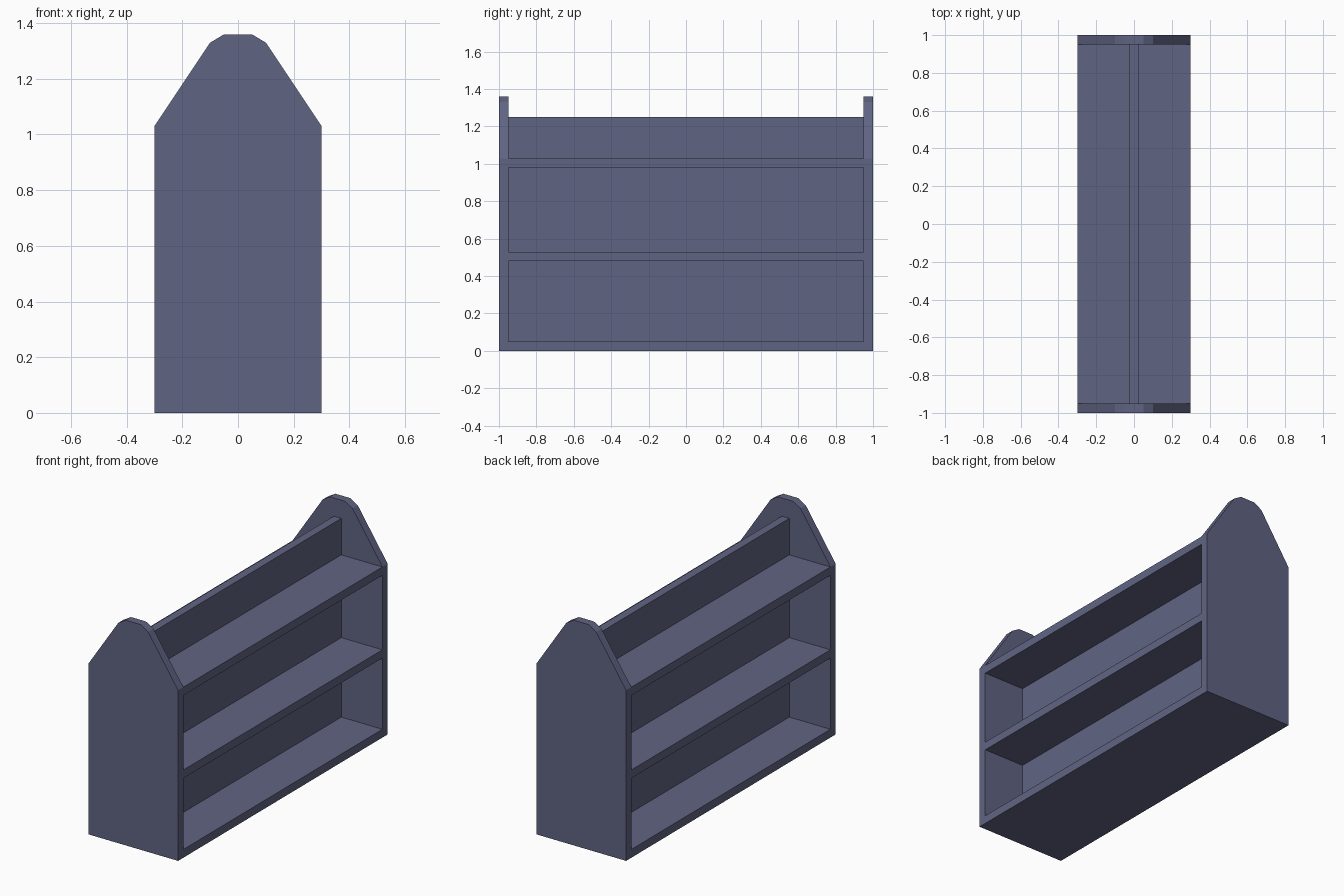
import bpy, bmesh

if "Cube" in bpy.data.objects:
    bpy.data.objects.remove(bpy.data.objects["Cube"])

paint = bpy.data.materials.new("slate_blue_paint")
paint.diffuse_color = (0.117, 0.127, 0.223, 1)
paint.use_nodes = True
paint.node_tree.nodes["Principled BSDF"].inputs["Base Color"].default_value = paint.diffuse_color


def prism(name, profile, y0, y1):
    """Extrude an x-z profile from y0 to y1."""
    bm = bmesh.new()
    face = bm.faces.new([bm.verts.new((x, y0, z)) for x, z in profile])
    ext = bmesh.ops.extrude_face_region(bm, geom=[face])
    moved = [g for g in ext["geom"] if isinstance(g, bmesh.types.BMVert)]
    bmesh.ops.translate(bm, verts=moved, vec=(0, y1 - y0, 0))
    bmesh.ops.recalc_face_normals(bm, faces=bm.faces)
    mesh = bpy.data.meshes.new(name)
    bm.to_mesh(mesh)
    bm.free()
    mesh.materials.append(paint)
    obj = bpy.data.objects.new(name, mesh)
    bpy.context.collection.objects.link(obj)
    return obj


def board(name, half_x, z0, z1):
    """Board spanning between the two end panels."""
    return prism(name, [(-half_x, z0), (half_x, z0), (half_x, z1), (-half_x, z1)], -0.95, 0.95)


# End panels with a tapered, chamfered top
half = [(0.3, 0), (0.3, 1.03), (0.1, 1.33), (0.05, 1.36)]
outline = half + [(-x, z) for x, z in reversed(half)]
prism("front_end_panel", outline, -1.0, -0.95)
prism("back_end_panel", outline, 0.95, 1.0)

# Shelves
for name, z in (("bottom_shelf", 0), ("middle_shelf", 0.48), ("top_shelf", 0.98)):
    board(name, 0.3, z, z + 0.05)

# Central divider, in pieces between the shelves
for name, z0, z1 in (("lower_divider", 0.05, 0.48), ("middle_divider", 0.53, 0.98),
                     ("upper_divider", 1.03, 1.25)):
    board(name, 0.025, z0, z1)
